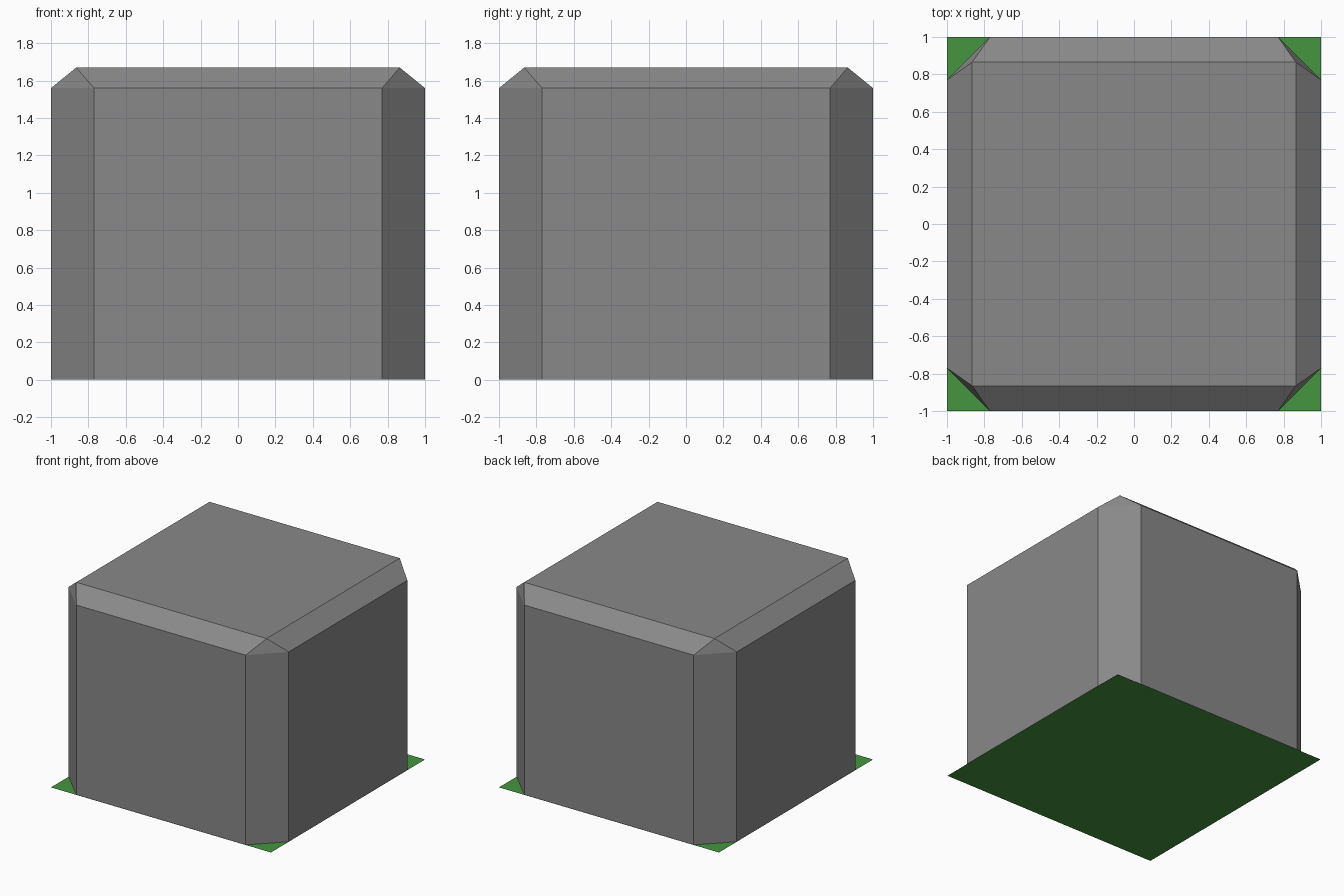
import bpy, bmesh

if "Cube" in bpy.data.objects:
    bpy.data.objects.remove(bpy.data.objects["Cube"])


def material(name, rgb):
    m = bpy.data.materials.new(name)
    m.diffuse_color = (*rgb, 1)
    m.use_nodes = True
    m.node_tree.nodes["Principled BSDF"].inputs["Base Color"].default_value = m.diffuse_color
    return m


def add_object(name, bm, mat):
    bmesh.ops.recalc_face_normals(bm, faces=bm.faces)
    mesh = bpy.data.meshes.new(name)
    bm.to_mesh(mesh)
    bm.free()
    mesh.materials.append(mat)
    ob = bpy.data.objects.new(name, mesh)
    bpy.context.collection.objects.link(ob)


grey = material("stone grey", (0.25, 0.25, 0.25))
green = material("grass green", (0.06, 0.30, 0.05))

# Square grass base
bm = bmesh.new()
bmesh.ops.create_grid(bm, x_segments=1, y_segments=1, size=1)
add_object("grass_base", bm, green)

# Block: octagonal walls, bevelled up to a smaller square top
CUT, EAVE, TOP, INNER = 0.77, 1.56, 1.67, 0.865
corners = [(-1, -1), (1, -1), (1, 1), (-1, 1)]
bm = bmesh.new()


def octagon(z):
    ring = []
    for i, (x, y) in enumerate(corners):
        pair = [(x, y * CUT), (x * CUT, y)]
        ring += pair if i % 2 == 0 else pair[::-1]
    return [bm.verts.new((x, y, z)) for x, y in ring]


low, high = octagon(0.001), octagon(EAVE)
top = [bm.verts.new((x * INNER, y * INNER, TOP)) for x, y in corners]
bm.faces.new(low)
bm.faces.new(top)
for i in range(8):
    j = (i + 1) % 8
    bm.faces.new((low[i], low[j], high[j], high[i]))
for i in range(4):
    a, b, c = high[2 * i], high[2 * i + 1], high[(2 * i + 2) % 8]
    bm.faces.new((a, b, top[i]))                      # corner facet
    bm.faces.new((b, c, top[(i + 1) % 4], top[i]))    # edge bevel
add_object("stone_block", bm, grey)
